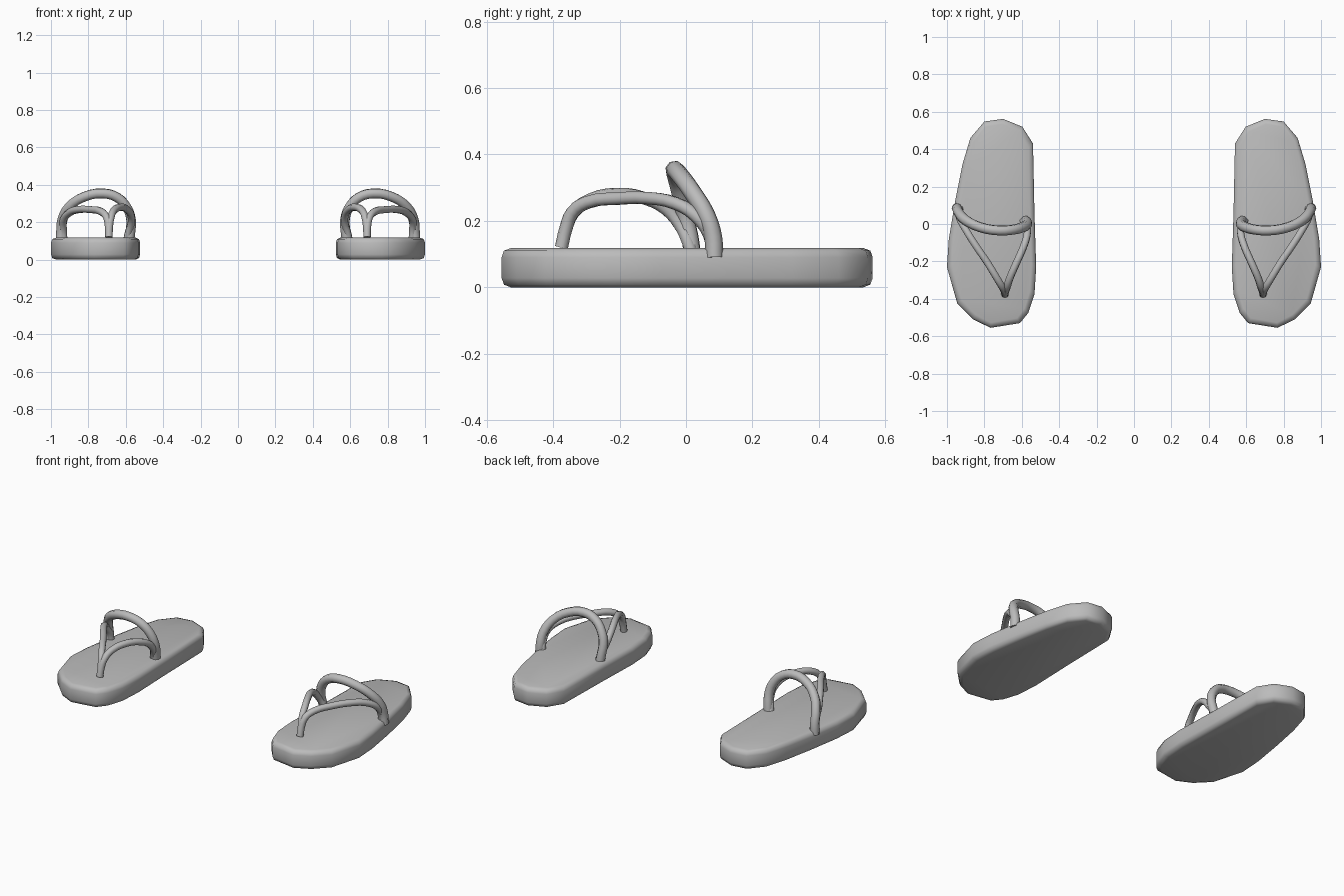
import bpy, bmesh

if "Cube" in bpy.data.objects:
    bpy.data.objects.remove(bpy.data.objects["Cube"])

grey = bpy.data.materials.new("grey rubber")
grey.diffuse_color = (0.5, 0.5, 0.5, 1)
grey.use_nodes = True
grey.node_tree.nodes["Principled BSDF"].inputs["Base Color"].default_value = grey.diffuse_color

# Outline of the sole seen from above
OUTLINE = [(0.70, 0.562), (0.80, 0.548), (0.875, 0.46), (0.917, 0.32), (0.955, 0.13),
           (0.99, -0.08), (1.0, -0.23), (0.945, -0.425), (0.86, -0.51), (0.767, -0.555),
           (0.61, -0.53), (0.565, -0.475), (0.532, -0.375), (0.523, -0.23),
           (0.532, 0.05), (0.54, 0.43), (0.597, 0.52)]
CENTRE = (0.745, 0.0)
# (inset, height) of each ring from bottom to top
RINGS = [(0.028, 0.0), (0.007, 0.008), (0.0, 0.028), (0.0, 0.09), (0.007, 0.11), (0.028, 0.118)]

# Centre lines of the straps
BACK = [(0.948, 0.085, 0.09), (0.945, 0.082, 0.15), (0.938, 0.062, 0.215), (0.90, 0.02, 0.285),
        (0.82, -0.018, 0.337), (0.72, -0.035, 0.354), (0.645, -0.03, 0.332), (0.595, -0.017, 0.28),
        (0.572, -0.003, 0.215), (0.575, 0.012, 0.15), (0.582, 0.02, 0.09)]
OUTER = [(0.69, -0.375, 0.12), (0.692, -0.362, 0.175), (0.702, -0.342, 0.225), (0.73, -0.295, 0.256),
         (0.785, -0.205, 0.267), (0.85, -0.11, 0.268), (0.90, -0.03, 0.252), (0.932, 0.03, 0.215),
         (0.935, 0.07, 0.16), (0.93, 0.085, 0.09)]
INNER = [(0.69, -0.375, 0.12), (0.688, -0.362, 0.175), (0.68, -0.34, 0.225), (0.664, -0.29, 0.262),
         (0.627, -0.205, 0.28), (0.592, -0.125, 0.268), (0.572, -0.06, 0.235), (0.572, -0.02, 0.19),
         (0.587, 0.005, 0.14), (0.597, 0.02, 0.09)]


def add_object(name, bm, angle):
    """Finish a mesh: normals, material and smooth shading."""
    bmesh.ops.recalc_face_normals(bm, faces=bm.faces)
    mesh = bpy.data.meshes.new(name)
    bm.to_mesh(mesh)
    bm.free()
    mesh.materials.append(grey)
    obj = bpy.data.objects.new(name, mesh)
    bpy.context.collection.objects.link(obj)
    bpy.ops.object.select_all(action='DESELECT')
    obj.select_set(True)
    bpy.context.view_layer.objects.active = obj
    bpy.ops.object.shade_smooth_by_angle(angle=angle)


def sole(name, side):
    """Stack inset copies of the outline and cap both ends."""
    bm = bmesh.new()
    loops = []
    for inset, z in RINGS:
        kx, ky = 1 - inset / 0.24, 1 - inset / 0.56
        loops.append([bm.verts.new((side * (CENTRE[0] + (x - CENTRE[0]) * kx),
                                    CENTRE[1] + (y - CENTRE[1]) * ky, z)) for x, y in OUTLINE])
    n = len(OUTLINE)
    for a, b in zip(loops, loops[1:]):
        for i in range(n):
            j = (i + 1) % n
            bm.faces.new((a[i], a[j], b[j], b[i]))
    bm.faces.new(loops[0])
    bm.faces.new(loops[-1])
    add_object(name, bm, 0.9)


def strap(name, side, path, radius):
    """Round tube along a smooth path."""
    curve = bpy.data.curves.new(name, 'CURVE')
    curve.dimensions = '3D'
    curve.bevel_depth = radius
    curve.bevel_resolution = 2
    curve.use_fill_caps = True
    spline = curve.splines.new('BEZIER')
    spline.resolution_u = 3
    spline.bezier_points.add(len(path) - 1)
    for point, (x, y, z) in zip(spline.bezier_points, path):
        point.co = (side * x, y, z)
        point.handle_left_type = point.handle_right_type = 'AUTO'
    temp = bpy.data.objects.new(name + "_path", curve)
    bpy.context.collection.objects.link(temp)
    bpy.context.view_layer.update()
    bm = bmesh.new()
    bm.from_mesh(temp.to_mesh())
    temp.to_mesh_clear()
    bpy.data.objects.remove(temp)
    bmesh.ops.remove_doubles(bm, verts=bm.verts, dist=0.0001)
    add_object(name, bm, 1.0)


# The pair of sandals, mirrored left and right
for label, side in (("left", -1), ("right", 1)):
    sole(label + "_sole", side)
    strap(label + "_back_strap", side, BACK, 0.027)
    strap(label + "_outer_thong", side, OUTER, 0.020)
    strap(label + "_inner_thong", side, INNER, 0.020)
